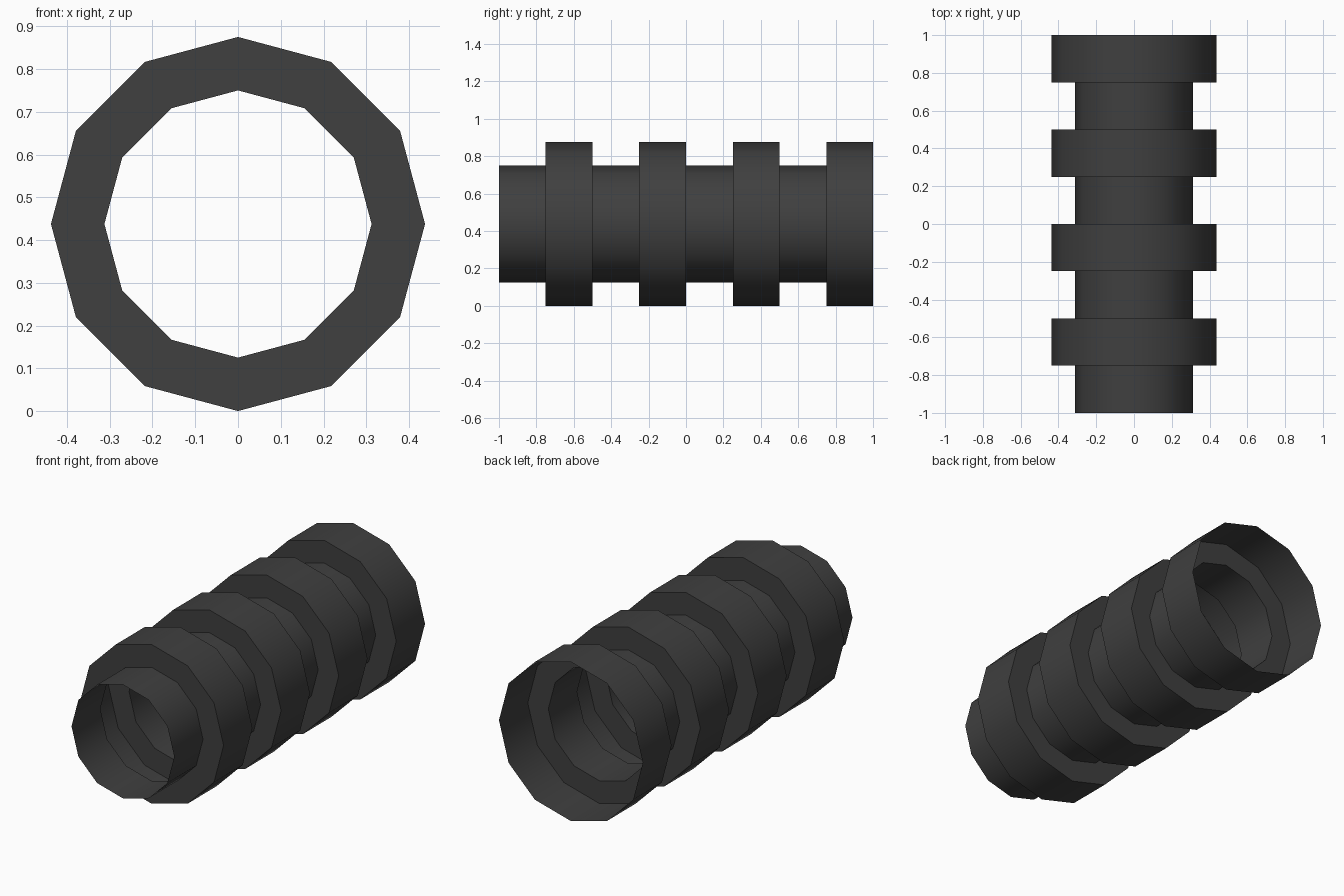
import bpy, bmesh, math

if "Cube" in bpy.data.objects:
    bpy.data.objects.remove(bpy.data.objects["Cube"])

SIDES, STEPS = 12, 8
R_SMALL, R_LARGE = 0.3125, 0.4375

# Dark rubber colour
mat = bpy.data.materials.new("dark_grey")
mat.diffuse_color = (0.05, 0.05, 0.05, 1.0)
mat.use_nodes = True
mat.node_tree.nodes["Principled BSDF"].inputs["Base Color"].default_value = mat.diffuse_color

# Stepped profile along y: narrow and wide bands alternate
profile = []
for i in range(STEPS):
    r = R_LARGE if i % 2 else R_SMALL
    y = -1 + i * 0.25
    profile += [(r, y), (r, y + 0.25)]

# Ribbed tube: open-ended skin swept round the y axis
bm = bmesh.new()
rings = []
for r, y in profile:
    rings.append([bm.verts.new((r * math.cos(2 * math.pi * k / SIDES), y,
                                R_LARGE + r * math.sin(2 * math.pi * k / SIDES)))
                  for k in range(SIDES)])
for i, (a, b) in enumerate(zip(rings, rings[1:])):
    for k in range(SIDES):
        n = (k + 1) % SIDES
        f = bm.faces.new((a[k], b[k], b[n], a[n]))
        f.smooth = True

# Smooth round the tube, sharp at every step
bm.normal_update()
for e in bm.edges:
    if len(e.link_faces) == 2 and e.calc_face_angle() > math.radians(40):
        e.smooth = False

mesh = bpy.data.meshes.new("ribbed_tube")
bm.to_mesh(mesh)
bm.free()
mesh.materials.append(mat)
tube = bpy.data.objects.new("ribbed_tube", mesh)
bpy.context.collection.objects.link(tube)
